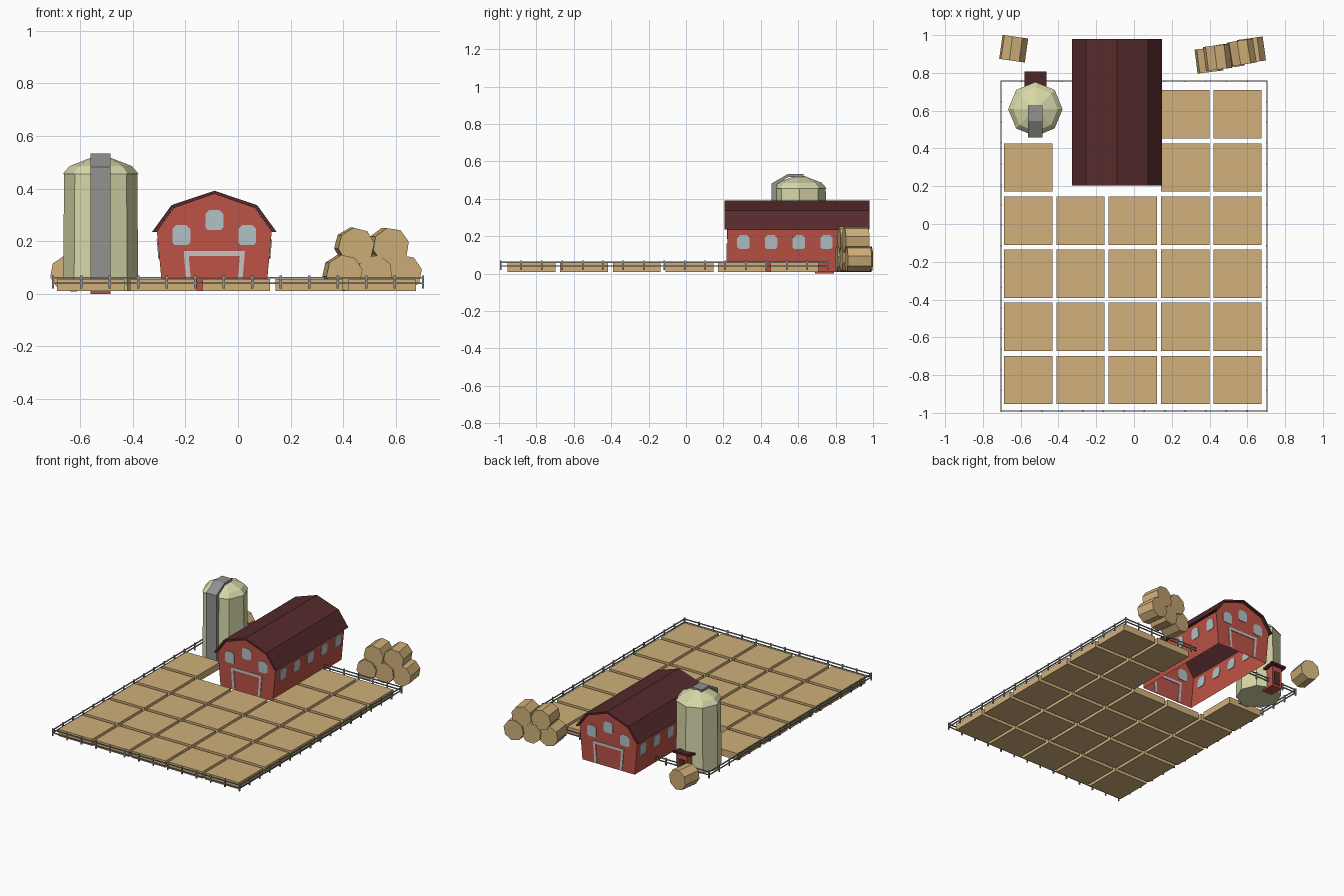
import bpy, bmesh, math
from mathutils import Vector, Matrix

if "Cube" in bpy.data.objects:
    bpy.data.objects.remove(bpy.data.objects["Cube"])


def srgb(r, g, b):
    f = lambda c: c / 12.92 if c <= 0.04045 else ((c + 0.055) / 1.055) ** 2.4
    return [f(c / 255) for c in (r, g, b)] + [1]


def material(name, *rgb):
    m = bpy.data.materials.new(name)
    m.diffuse_color = srgb(*rgb)
    m.use_nodes = True
    m.node_tree.nodes["Principled BSDF"].inputs["Base Color"].default_value = m.diffuse_color
    return m


STRAW = material("straw", 208, 176, 122)
RED = material("barn_red", 188, 82, 70)
ROOF = material("dark_roof", 86, 42, 44)
CREAM = material("silo_cream", 216, 216, 170)
GREY = material("metal_grey", 146, 146, 144)
GLASS = material("window_blue", 178, 194, 198)
TRIM = material("door_trim", 200, 196, 196)


def finish(bm, name, mat, normals=True):
    if normals:
        bmesh.ops.recalc_face_normals(bm, faces=bm.faces[:])
    me = bpy.data.meshes.new(name)
    bm.to_mesh(me)
    bm.free()
    me.materials.append(mat)
    ob = bpy.data.objects.new(name, me)
    bpy.context.collection.objects.link(ob)
    return ob


def add_box(bm, x0, x1, y0, y1, z0, z1):
    m = Matrix.Translation(((x0 + x1) / 2, (y0 + y1) / 2, (z0 + z1) / 2))
    m = m @ Matrix.Diagonal((x1 - x0, y1 - y0, z1 - z0, 1))
    bmesh.ops.create_cube(bm, size=1, matrix=m)


def add_prism(bm, pts, origin, u, v, depth):
    """Extrude a 2D outline along u x v, centred on the origin plane."""
    o, u, v = Vector(origin), Vector(u).normalized(), Vector(v).normalized()
    n = u.cross(v) * depth / 2
    a = [bm.verts.new(o + u * p + v * q - n) for p, q in pts]
    b = [bm.verts.new(o + u * p + v * q + n) for p, q in pts]
    bm.faces.new(a[::-1])
    bm.faces.new(b)
    for i in range(len(pts)):
        j = (i + 1) % len(pts)
        bm.faces.new((a[i], a[j], b[j], b[i]))


# Field plots: 5 x 6 grid, leaving out the cells under barn and silo
bm = bmesh.new()
for col in range(5):
    for row in range(6):
        if (row == 5 and col < 3) or (row == 4 and col in (1, 2)):
            continue
        x, y, h = -0.56 + 0.277 * col, -0.826 + 0.2813 * row, 0.128
        add_box(bm, x - h, x + h, y - h, y + h, 0.01, 0.056)
finish(bm, "field_plots", STRAW)

# Fence: posts and two rails all round, broken by the barn at the back
bm = bmesh.new()
FX, F0, F1, T = 0.704, -0.99, 0.757, 0.003
BX, HW = -0.09, 0.21                       # barn centre and half width
posts = []
for i in range(14):
    x = -FX + 2 * FX * i / 13
    posts.append((x, F0))
    if abs(x - BX) > HW:
        posts.append((x, F1))
for i in range(1, 16):
    y = F0 + (F1 - F0) * i / 16
    posts += [(-FX, y), (FX, y)]
for x, y in posts:
    add_box(bm, x - 0.004, x + 0.004, y - 0.004, y + 0.004, 0.02, 0.07)
for z in (0.041, 0.061):
    for x in (-FX, FX):
        add_box(bm, x - T, x + T, F0, F1, z - T, z + T)
    for x0, x1, y in ((-FX, FX, F0), (-FX, BX - HW, F1), (BX + HW, FX, F1)):
        add_box(bm, x0, x1, y - T, y + T, z - T, z + T)
finish(bm, "fence", GREY)

# Barn walls: open-bottomed sheet shell that flares slightly upwards
Y0, Y1 = 0.222, 0.963
half = [(0.197, 0.01), (0.218, 0.235), (0.153, 0.326)]
prof = half + [(0, 0.382)] + [(-x, z) for x, z in half[::-1]]
bm = bmesh.new()
ends = [[bm.verts.new((BX + x, y, z)) for x, z in prof] for y in (Y0, Y1)]
bm.faces.new(ends[0])
bm.faces.new(ends[1][::-1])
for i in (0, 5):
    bm.faces.new((ends[0][i], ends[1][i], ends[1][i + 1], ends[0][i + 1]))
finish(bm, "barn_walls", RED)

# Barn roof: gambrel profile with thickness
outer = [(0.237, 0.235), (0.163, 0.337), (0, 0.392)]
inner = [(0.219, 0.235), (0.154, 0.326), (0, 0.38)]
mirror = lambda p: [(-x, z) for x, z in p[-2::-1]]
loop = outer + mirror(outer) + (inner + mirror(inner))[::-1]
bm = bmesh.new()
for i in range(4):
    quad = [loop[i], loop[i + 1], loop[8 - i], loop[9 - i]]
    add_prism(bm, quad, (BX, 0.5925, 0), (1, 0, 0), (0, 0, 1), 0.775)
# drop the hidden faces between roof strips
bmesh.ops.remove_doubles(bm, verts=bm.verts[:], dist=0.0001)
finish(bm, "barn_roof", ROOF)


# Barn windows: cut-corner plates showing on both sides of the walls
def window(bm, origin, u, v, w, h, c=0.016):
    a, b = w / 2, h / 2
    pts = [(a, -b + c * .6), (a, b - c), (a - c, b), (-a + c, b),
           (-a, b - c), (-a, -b + c * .6), (-a + c * .6, -b), (a - c * .6, -b)]
    add_prism(bm, pts, origin, u, v, 0.008)


bm = bmesh.new()
for y in (Y0, Y1):
    for dx, z in ((0, 0.281), (-0.125, 0.224), (0.125, 0.224)):
        window(bm, (BX + dx, y, z), (1, 0, 0), (0, 0, 1), 0.068, 0.077)
for s in (-1, 1):
    for i in range(5):
        x = BX + s * (0.197 + 0.021 * (0.17 - 0.01) / 0.225)
        window(bm, (x, 0.307 + 0.148 * i, 0.17), (0, 1, 0), (s * 0.093, 0, 1), 0.066, 0.075)
finish(bm, "barn_windows", GLASS)

# Barn door frames, front and back
bm = bmesh.new()
for y in (Y0, Y1):
    o, u, v = (BX, y, 0), (1, 0, 0), (0, 0, 1)
    add_prism(bm, [(-.115, .144), (.115, .144), (.116, .162), (-.116, .162)], o, u, v, 0.009)
    for s in (-1, 1):
        leg = [(s * .086, .015), (s * .104, .015), (s * .115, .144), (s * .097, .144)]
        add_prism(bm, leg[::s], o, u, v, 0.009)
finish(bm, "barn_door_frames", TRIM)

# Silo: eight-sided turned profile with a small overhanging cap
SX, SY = -0.522, 0.608


def lathe(name, profile, mat, n=8):
    bm = bmesh.new()
    rings = []
    for r, z in profile:
        rings.append([bm.verts.new((SX + r * math.cos(math.tau * i / n),
                                    SY + r * math.sin(math.tau * i / n), z)) for i in range(n)])
    for a, b in zip(rings, rings[1:]):
        for i in range(n):
            j = (i + 1) % n
            bm.faces.new((a[i], a[j], b[j], b[i]))
    bm.faces.new(rings[0][::-1])
    bm.faces.new(rings[-1])
    return finish(bm, name, mat)


lathe("silo_body", [(0.143, 0.01), (0.139, 0.46)], CREAM)
lathe("silo_cap", [(0.144, 0.456), (0.118, 0.486), (0.02, 0.524)], CREAM)

# Silo chute: bent slab running from the cap down the front
bm = bmesh.new()
path = [(0.628, 0.533), (0.545, 0.533), (0.457, 0.482), (0.457, 0.012),
        (0.486, 0.012), (0.486, 0.478), (0.55, 0.518), (0.628, 0.518)]
for i in range(3):
    quad = [path[i], path[i + 1], path[6 - i], path[7 - i]]
    add_prism(bm, quad, (SX, 0, 0), (0, 1, 0), (0, 0, 1), 0.076)
finish(bm, "silo_chute", GREY)

# Small shed behind the silo, with a sloping roof and a door at the back
bm = bmesh.new()
add_prism(bm, [(0.69, 0), (0.79, 0), (0.79, 0.145), (0.69, 0.125)],
          (SX, 0, 0), (0, 1, 0), (0, 0, 1), 0.076)
finish(bm, "shed_walls", RED)
bm = bmesh.new()
add_prism(bm, [(0.675, 0.122), (0.808, 0.149), (0.808, 0.163), (0.675, 0.136)],
          (SX, 0, 0), (0, 1, 0), (0, 0, 1), 0.116)
finish(bm, "shed_roof", ROOF)
bm = bmesh.new()
add_box(bm, SX - 0.023, SX + 0.023, 0.788, 0.794, 0.015, 0.11)
finish(bm, "shed_door", ROOF)

# Straw bales: eight-sided drums; x, y, z, turn about z, roll
bales = [(0.397, 0.868, 0.079, 7, 10), (0.51, 0.893, 0.079, 8, 30), (0.622, 0.92, 0.079, 8, 12),
         (0.442, 0.882, 0.182, 7, 8), (0.572, 0.908, 0.182, 9, 14), (-0.637, 0.928, 0.077, -8, 12)]
for k, (x, y, z, turn, roll) in enumerate(bales):
    bm = bmesh.new()
    m = (Matrix.Translation((x, y, z)) @ Matrix.Rotation(math.radians(turn), 4, 'Z')
         @ Matrix.Rotation(math.pi / 2, 4, 'X') @ Matrix.Rotation(math.radians(roll), 4, 'Z'))
    bmesh.ops.create_cone(bm, cap_ends=True, segments=8, radius1=0.07, radius2=0.07,
                          depth=0.128, matrix=m)
    finish(bm, f"straw_bale_{k + 1}", STRAW)
